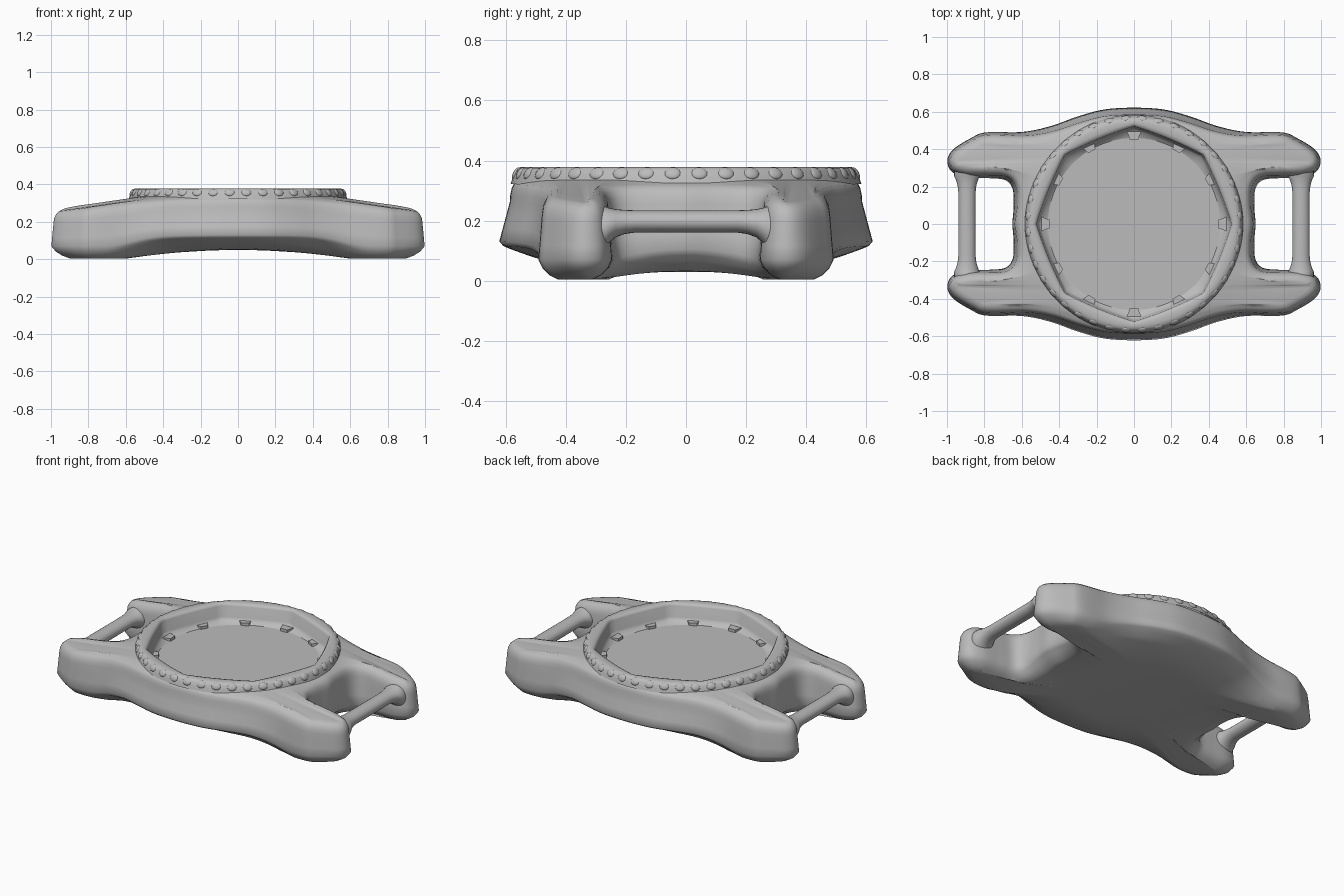
import bpy, bmesh
from math import sin, cos, pi, radians, hypot
from mathutils import Vector, Matrix

cube = bpy.data.objects.get("Cube")
if cube:
    bpy.data.objects.remove(cube)

metal = bpy.data.materials.new("grey metal")
metal.use_nodes = True
GREY = (0.5, 0.5, 0.5, 1)
metal.diffuse_color = GREY
metal.node_tree.nodes["Principled BSDF"].inputs["Base Color"].default_value = GREY


def finish(name, bm, angle=50):
    bmesh.ops.recalc_face_normals(bm, faces=bm.faces)
    mesh = bpy.data.meshes.new(name)
    bm.to_mesh(mesh)
    bm.free()
    mesh.materials.append(metal)
    ob = bpy.data.objects.new(name, mesh)
    bpy.context.collection.objects.link(ob)
    bpy.ops.object.select_all(action='DESELECT')
    ob.select_set(True)
    bpy.context.view_layer.objects.active = ob
    bpy.ops.object.shade_smooth_by_angle(angle=radians(angle))
    return ob


def loft(name, rings, cap_start=True, cap_end=True, angle=50):
    """Skin a list of closed point rings of equal length."""
    bm = bmesh.new()
    rows = [[bm.verts.new(p) for p in ring] for ring in rings]
    n = len(rows[0])
    for a, b in zip(rows, rows[1:]):
        for i in range(n):
            j = (i + 1) % n
            bm.faces.new((a[i], a[j], b[j], b[i]))
    if cap_start:
        bm.faces.new(rows[0])
    if cap_end:
        bm.faces.new(rows[-1])
    return finish(name, bm, angle)


def smooth(t):
    t = max(0, min(1, t))
    return t * t * (3 - 2 * t)


# Case outline, one quarter: x, y and the matching angle on the bezel
quarter = [(0, .622, 90), (.16, .612, 80), (.3, .575, 71), (.45, .522, 62),
           (.6, .492, 54), (.79, .49, 46.5), (.87, .46, 43), (.965, .4, 40.5),
           (.998, .34, 38.5), (.975, .28, 36.5), (.9, .25, 34), (.78, .245, 30),
           (.69, .235, 25), (.65, .19, 19), (.643, .1, 10), (.65, 0, 0)]
half = quarter + [(x, -y, -a) for x, y, a in quarter[-2::-1]]
control = half + [(-x, y, -180 - a) for x, y, a in half[-2:0:-1]]
control = [Vector(p) for p in control]
count = len(control)


# Keep the angle continuous while the spline wraps round
def ctrl(i):
    return control[i % count] + Vector((0, 0, -360 * (i // count)))


outline = []
STEPS = 6
for i in range(count):
    p0, p1, p2, p3 = (ctrl(i + k) for k in (-1, 0, 1, 2))
    for s in range(STEPS):
        t = s / STEPS
        outline.append(p1 + (p2 - p0) * t / 2
                       + (2 * p0 - 5 * p1 + 4 * p2 - p3) * t * t / 2
                       + (3 * p1 - p0 - 3 * p2 + p3) * t ** 3 / 2)
total = len(outline)
inward = []
for i in range(total):
    d = outline[(i + 1) % total] - outline[i - 1]
    inward.append(Vector((d.y, -d.x, 0)).normalized())


def hub(p):
    """One on the round middle, zero on the lugs."""
    return smooth((.87 - hypot(p.x, p.y)) / .25)


def lift(p):
    """How far the lower edge is raised: fully at front and back, arched at the slots."""
    if abs(p.y) < .26:
        return .6 * hub(p) * (1 - (p.y / .26) ** 2)
    return hub(p) * smooth((abs(p.y) - .26) / .2)


def tip(p):
    return smooth((abs(p.x) - .85) / .12)


def top_z(p):
    return .42 - .15 * hypot(p.x, p.y)


def side_z(p):
    return .07 + .06 * lift(p)


def floor_z(p):
    return max(.004, .05 * (1 - (p.x / .62) ** 2))


def case_ring(inset, height, taper=0, pull=0):
    """Outline ring moved inward; taper acts on the hub, pull on the lug tips."""
    ring = []
    for p, n in zip(outline, inward):
        q = p + n * (inset + taper * hub(p) * abs(p.y) / .62)
        ring.append(Vector((q.x * (1 - pull * tip(p)), q.y, height(p))))
    return ring


def circle(radius):
    return [Vector((radius * cos(radians(p.z)), radius * sin(radians(p.z)), 0))
            for p in outline]


def blend(a, b, t):
    return [p.lerp(q, t) for p, q in zip(a, b)]


def underside(t):
    """Arched floor whose raised hub edge fades away inward."""
    ring = blend(case_ring(.065, side_z, pull=.04), circle(.33), t)
    fade = (1 - t) ** 2
    return [Vector((p.x, p.y, floor_z(p) + .045 * lift(o) * fade))
            for p, o in zip(ring, outline)]


# Case: arched underside, rounded sides, lugs sloping up to the bezel
rings = [[Vector((p.x, p.y, floor_z(p))) for p in circle(r)] for r in (.02, .15)]
rings += [underside(t) for t in (1, .8, .6, .4, .2, 0)]
rings += [case_ring(.037, lambda p: .018 + .087 * lift(p), pull=.025),
          case_ring(.014, lambda p: .041 + .074 * lift(p), pull=.01),
          case_ring(0, side_z)]
rings += [case_ring(.012 * t, lambda p, t=t: side_z(p) * (1 - t) + (top_z(p) - .065) * t, .023 * t)
          for t in (.35, .7, 1)]
rings += [case_ring(.012 + .05 * (1 - cos(a)), lambda p, a=a: top_z(p) - .065 + .065 * sin(a),
                    .023 - .028 * (1 - cos(a)))
          for a in (pi / 8, pi / 4, pi * 3 / 8, pi / 2)]
crown = [p + Vector((0, 0, .338)) for p in circle(.562)]
rings += [blend(rings[-1], crown, t) for t in (.25, .5, .75, 1)]
loft("watch_case", rings, cap_end=False, angle=70)


# Bezel: round outside, eight-sided opening, sloping down to the dial
def bezel_ring(radius, z, facet):
    ring = []
    for i in range(96):
        a = 2 * pi * i / 96
        local = a % (pi / 4) - pi / 8
        r = radius * (1 - facet + facet * cos(pi / 8) / cos(local))
        ring.append((r * cos(a), r * sin(a), z))
    return ring


bezel = [(.584, .322, 0), (.577, .345, 0), (.569, .366, 0), (.56, .375, 0),
         (.549, .379, .2), (.537, .379, .5), (.528, .375, .7), (.522, .364, .75),
         (.515, .298, .75), (.505, .281, .75), (.46, .268, 0)]
loft("bezel", [bezel_ring(*b) for b in bezel], False, False, 60)
loft("dial", [bezel_ring(.46, .268, 0)], cap_start=False)

# Grip bumps round the bezel
bm = bmesh.new()
GRIPS = 40
for i in range(GRIPS):
    m = (Matrix.Rotation(2 * pi * (i + .5) / GRIPS, 4, 'Z')
         @ Matrix.Translation((.567, 0, .357))
         @ Matrix.Rotation(radians(-30), 4, 'Y')
         @ Matrix.Diagonal((.011, .029, .022, 1)))
    bmesh.ops.create_uvsphere(bm, u_segments=12, v_segments=8, radius=1, matrix=m)
finish("bezel_grips", bm)

# Hour markers: wedges, wide on the outside
bm = bmesh.new()
for i in range(12):
    turn = Matrix.Rotation(2 * pi * i / 12, 4, 'Z')
    low, high = ([bm.verts.new(turn @ Vector((r, w, z)))
                  for r, w in ((.45, -.022), (.495, -.038), (.495, .038), (.45, .022))]
                 for z in (.265, .285))
    bm.faces.new(high)
    for k in range(4):
        j = (k + 1) % 4
        bm.faces.new((low[k], low[j], high[j], high[k]))
finish("hour_markers", bm, 20)

# Strap bars with flared ends
flare = [(.285, .075), (.27, .07), (.255, .058), (.235, .047), (.205, .04), (.17, .037)]
profile = [(-y, r) for y, r in flare] + flare[::-1]
for name, side in (("left_strap_bar", 1), ("right_strap_bar", -1)):
    loft(name, [[(side * .893 + 1.25 * min(r, .055) * cos(a), y,
                  .197 + r * sin(a) - .6 * (r - .037))
                 for a in (2 * pi * k / 24 for k in range(24))] for y, r in profile],
         False, False)
